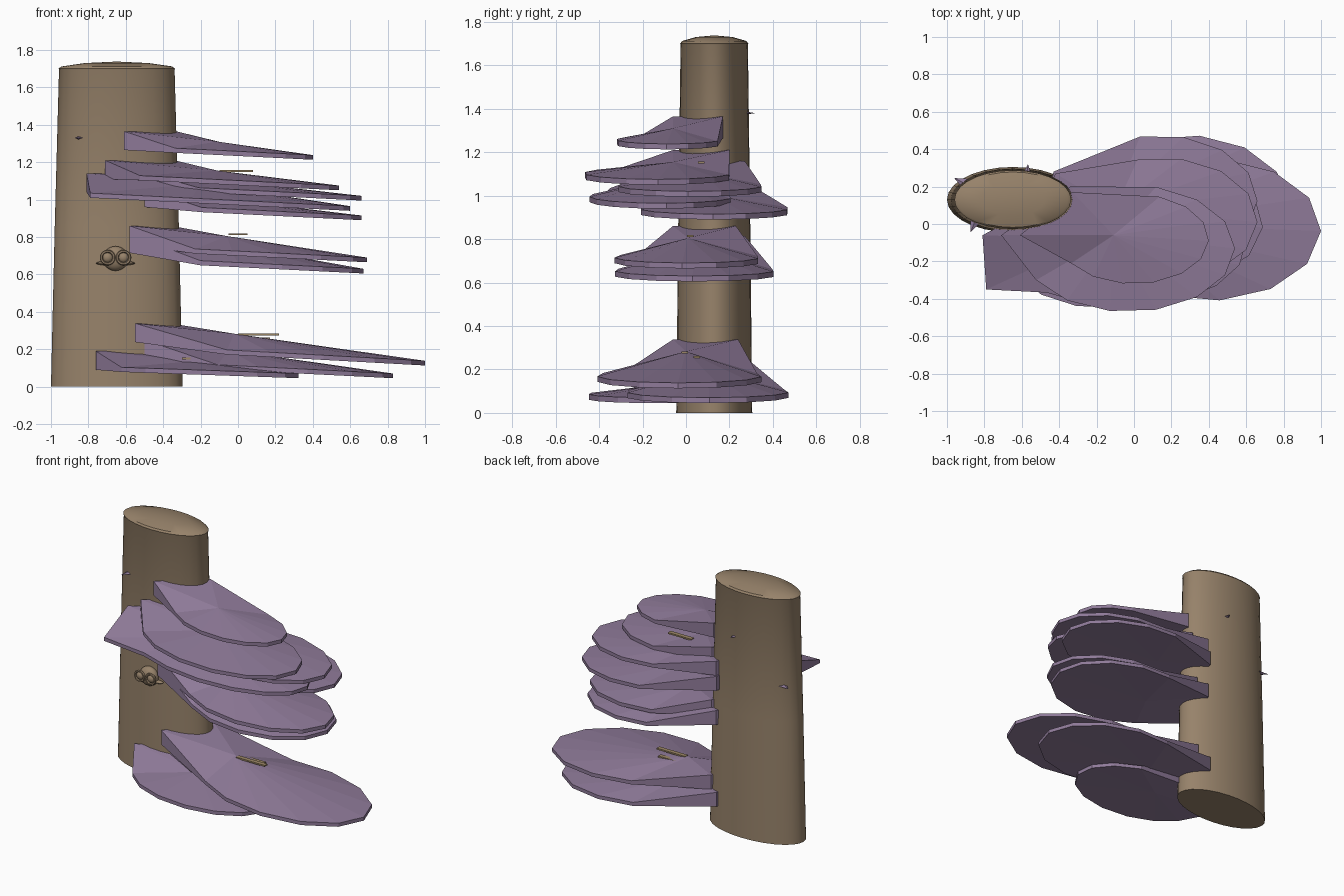
import bpy, bmesh, math
from mathutils import Vector

if "Cube" in bpy.data.objects:
    bpy.data.objects.remove(bpy.data.objects["Cube"])


def material(name, rgb):
    m = bpy.data.materials.new(name)
    m.diffuse_color = (*rgb, 1)
    m.use_nodes = True
    m.node_tree.nodes["Principled BSDF"].inputs["Base Color"].default_value = m.diffuse_color
    return m


BARK = material("brown bark", (0.31, 0.225, 0.145))
PURPLE = material("dusty purple", (0.28, 0.20, 0.325))
TWIG = material("tan twig", (0.33, 0.24, 0.13))


def build(name, bm, mat, smooth=False):
    bmesh.ops.recalc_face_normals(bm, faces=bm.faces)
    me = bpy.data.meshes.new(name)
    bm.to_mesh(me)
    bm.free()
    me.materials.append(mat)
    ob = bpy.data.objects.new(name, me)
    bpy.context.collection.objects.link(ob)
    if smooth:
        bpy.ops.object.select_all(action='DESELECT')
        ob.select_set(True)
        bpy.context.view_layer.objects.active = ob
        bpy.ops.object.shade_smooth_by_angle(angle=math.radians(35))
    return ob


# Oval tapering trunk with a low domed cap
def trunk():
    bm = bmesh.new()
    n = 28
    rows = [(0, .352, .175), (.85, .332, .166), (1.695, .309, .155),
            (1.70, .312, .157), (1.712, .295, .148), (1.73, .17, .085)]
    rings = []
    for z, rx, ry in rows:
        rings.append([bm.verts.new((-.648 + rx * math.cos(i * math.tau / n),
                                    .13 + ry * math.sin(i * math.tau / n), z)) for i in range(n)])
    for a, b in zip(rings, rings[1:]):
        for i in range(n):
            j = (i + 1) % n
            bm.faces.new((a[i], a[j], b[j], b[i]))
    bm.faces.new(rings[0])
    top = bm.verts.new((-.648, .13, 1.738))
    for i in range(n):
        bm.faces.new((rings[-1][i], rings[-1][(i + 1) % n], top))
    build("trunk", bm, BARK, True)


# Fan-shaped bracket: thick root inside the trunk, thin sloping oval rim
def shelf(name, root0, root1, crease, centre, radii, arc, z_root, z_tip,
          slope=.05, corner=None, steps=10):
    outline = [Vector(root0)]
    if corner:
        outline.append(Vector(corner))
    for i in range(steps):
        a = math.radians(arc[0] + (arc[1] - arc[0]) * i / (steps - 1))
        outline.append(Vector((centre[0] + radii[0] * math.cos(a),
                               centre[1] + radii[1] * math.sin(a))))
    outline.append(Vector(root1))
    x_tip = centre[0] + radii[0]
    bm = bmesh.new()
    tops, bottoms = [], []
    last = len(outline) - 1
    for i, p in enumerate(outline):
        z = z_root if i in (0, last) else z_tip + slope * (x_tip - p.x)
        t = .10 if i in (0, last) else .025
        tops.append(bm.verts.new((p.x, p.y, z)))
        bottoms.append(bm.verts.new((p.x, p.y, z - t)))
    z_rim = z_tip + slope * (x_tip - crease[0])
    hub = bm.verts.new((*crease, max(z_root - .055, z_rim + .01)))
    under = bm.verts.new((*crease, z_rim - .02))
    for i in range(last + 1):
        j = (i + 1) % (last + 1)
        bm.faces.new((tops[i], tops[j], hub))
        bm.faces.new((bottoms[j], bottoms[i], under))
        bm.faces.new((tops[j], tops[i], bottoms[i], bottoms[j]))
    build(name, bm, PURPLE)


trunk()

# Upper group
shelf("shelf_top", (-.61, -.06), (-.33, .17), (-.11, -.06), (0, -.08), (.40, .24),
      (-147, 70), 1.365, 1.238)
shelf("shelf_upper_front", (-.71, -.06), (-.34, .20), (-.11, -.06), (-.03, -.13), (.57, .34),
      (-150, 75), 1.21, 1.075)
shelf("shelf_upper_left", (-.81, -.06), (-.36, .18), (-.2, -.08), (-.05, -.11), (.65, .335),
      (-130, 70), 1.14, .965, corner=(-.79, -.35))
shelf("shelf_upper_right", (-.55, -.03), (-.42, .27), (-.1, .08), (.15, .02), (.51, .335),
      (-135, 105), 1.16, 1.02)
shelf("shelf_upper_low", (-.5, -.03), (-.43, .28), (-.1, .12), (.14, .13), (.52, .345),
      (-130, 102), 1.06, .915)

# Middle group
shelf("shelf_middle", (-.58, -.06), (-.36, .23), (-.06, .01), (.17, .005), (.52, .335),
      (-140, 105), .86, .69)
shelf("shelf_middle_low", (-.58, -.06), (-.42, .27), (-.06, .05), (.16, .04), (.51, .37),
      (-135, 105), .815, .63)

# Lower group
shelf("shelf_low_long", (-.55, -.06), (-.36, .24), (-.02, 0), (.40, -.03), (.60, .38),
      (-140, 110), .338, .138, .055)
shelf("shelf_low_under", (-.5, -.03), (-.43, .28), (-.05, .1), (.28, .10), (.55, .375),
      (-135, 110), .25, .07, .05)
shelf("shelf_low_front", (-.76, -.06), (-.36, .10), (-.25, -.08), (-.17, -.15), (.50, .30),
      (-155, 65), .19, .07, .035)


# Thin twigs resting on the shelves
def box(name, lo, hi, mat):
    bm = bmesh.new()
    bmesh.ops.create_cube(bm, size=1)
    for v in bm.verts:
        v.co = [(l + h) / 2 + c * (h - l) for l, h, c in zip(lo, hi, v.co)]
    build(name, bm, mat)


for i, (x0, x1, y, z) in enumerate([(-.1, .08, .07, 1.152), (-.05, .05, .02, .815),
                                    (0, .22, -.005, .278), (.03, .17, .05, .258),
                                    (-.3, -.2, -.1, .15)]):
    box(f"twig_{i + 1}", (x0, y - .015, z - .005), (x1, y + .015, z + .005), TWIG)


# Small buds poking out of the bark
def bud(name, pos, direction):
    bm = bmesh.new()
    bmesh.ops.create_cone(bm, segments=4, radius1=.03, radius2=0, depth=.07, cap_ends=True)
    d = Vector(direction).normalized()
    bm.transform(d.to_track_quat('Z', 'Y').to_matrix().to_4x4())
    for v in bm.verts:
        v.co.z *= .35
        v.co += Vector(pos)
    build(name, bm, PURPLE)


bud("bud_front", (-.86, -.01, 1.33), (-.4, -1, 0))
bud("bud_left", (-.93, .23, 1.10), (-1, .5, 0))
bud("bud_back", (-.57, .285, 1.38), (.1, 1, 0))


# Round knot with a brim and two ringed eyes
def ball(name, pos, scale, mat=BARK):
    bm = bmesh.new()
    bmesh.ops.create_uvsphere(bm, u_segments=20, v_segments=12, radius=1)
    for v in bm.verts:
        v.co = Vector(pos) + Vector(c * s for c, s in zip(v.co, scale))
    build(name, bm, mat, True)


def ring(name, x, y, z, radius, tube, n=20, k=6):
    bm = bmesh.new()
    vs = []
    for i in range(n):
        a = i * math.tau / n
        vs.append([])
        for j in range(k):
            b = j * math.tau / k
            r = radius + tube * math.cos(b)
            vs[-1].append(bm.verts.new((x + r * math.cos(a), y + tube * math.sin(b),
                                        z + r * math.sin(a))))
    for i in range(n):
        for j in range(k):
            p, q = vs[i], vs[(i + 1) % n]
            bm.faces.new((p[j], q[j], q[(j + 1) % k], p[(j + 1) % k]))
    build(name, bm, BARK, True)


ball("knot", (-.655, -.045, .685), (.068, .045, .066))
ball("knot_brim", (-.655, -.04, .66), (.105, .03, .014))
for side, x in (("left", -.697), ("right", -.612)):
    ring(f"eye_ring_{side}", x, -.09, .69, .034, .008)
    ball(f"eye_{side}", (x, -.08, .69), (.028, .022, .028))
